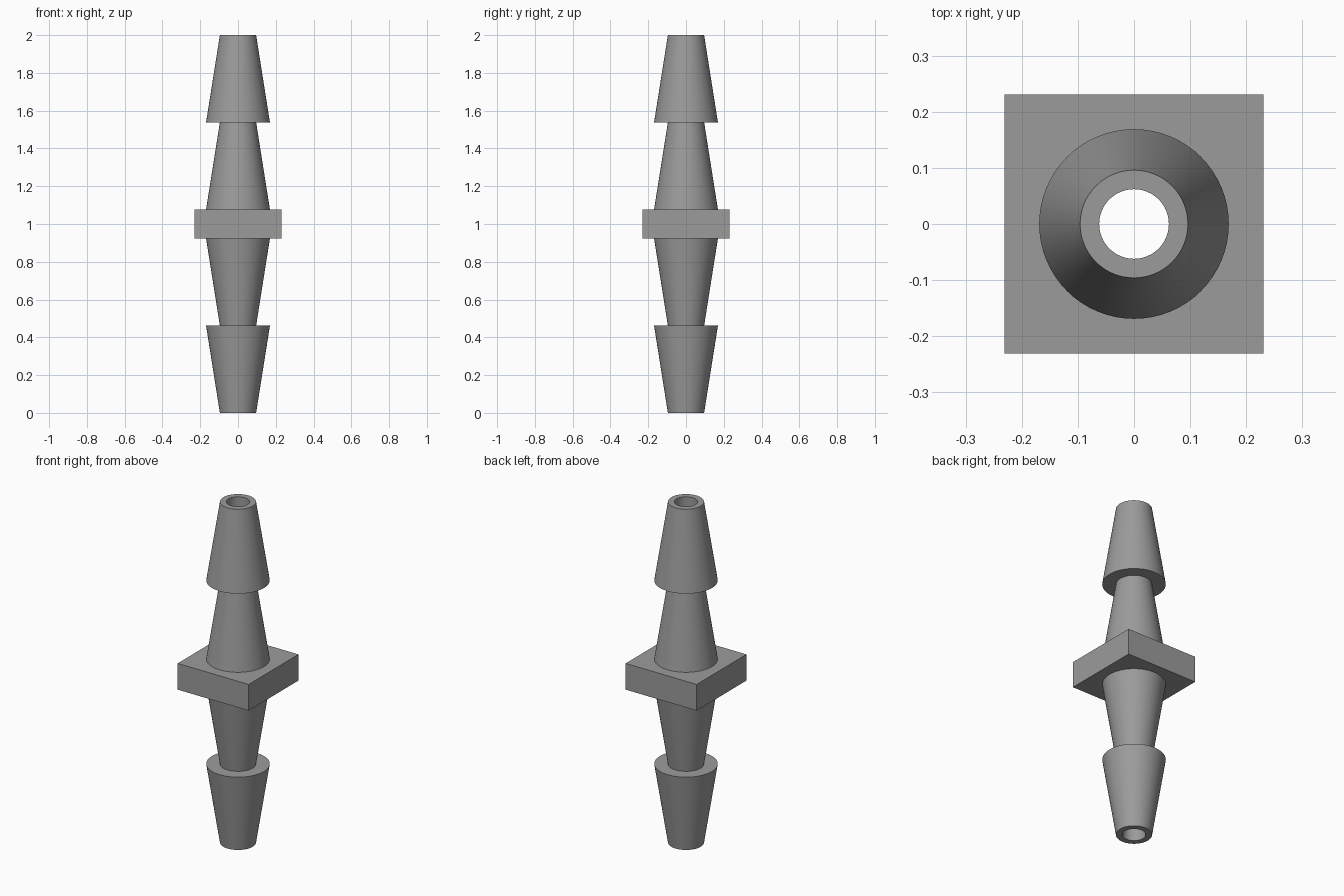
import bpy, bmesh, math

if "Cube" in bpy.data.objects:
    bpy.data.objects.remove(bpy.data.objects["Cube"])

SEGMENTS = 64                    # multiple of 8, so the flange corners are exact
BARB = 6 / 13                    # height of one tapered barb
WIDE, NARROW, BORE = 0.169, 0.096, 0.062
HALF = 3 / 13                    # half width of the square flange

grey = bpy.data.materials.new("grey plastic")
grey.diffuse_color = (0.33, 0.33, 0.33, 1)
grey.use_nodes = True
grey.node_tree.nodes["Principled BSDF"].inputs["Base Color"].default_value = grey.diffuse_color


def add_ring(bm, radius, z, square=False):
    """A loop of vertices, round or stretched out to a square."""
    verts = []
    for i in range(SEGMENTS):
        a = 2 * math.pi * i / SEGMENTS
        c, s = math.cos(a), math.sin(a)
        r = radius / max(abs(c), abs(s)) if square else radius
        verts.append(bm.verts.new((r * c, r * s, z)))
    return verts


# Outer profile from bottom to top, then back down through the bore
low, high = 2 * BARB, 2 - 2 * BARB
profile = [
    (NARROW, 0), (WIDE, BARB),                       # lower end barb
    (NARROW, BARB), (WIDE, low),                     # lower inner barb
    (HALF, low, True), (HALF, high, True),           # square flange
    (WIDE, high), (NARROW, 2 - BARB),                # upper inner barb
    (WIDE, 2 - BARB), (NARROW, 2),                   # upper end barb
    (BORE, 2), (BORE, 0),                            # bore
]

bm = bmesh.new()
rings = [add_ring(bm, *p) for p in profile]
for k, ring in enumerate(rings):
    above = rings[(k + 1) % len(rings)]
    for i in range(SEGMENTS):
        j = (i + 1) % SEGMENTS
        bm.faces.new((ring[i], ring[j], above[j], above[i]))
bmesh.ops.recalc_face_normals(bm, faces=bm.faces)

mesh = bpy.data.meshes.new("barbed_hose_connector")
bm.to_mesh(mesh)
bm.free()
mesh.materials.append(grey)
connector = bpy.data.objects.new("barbed_hose_connector", mesh)
bpy.context.collection.objects.link(connector)

# Smooth cones with sharp rims
bpy.context.view_layer.objects.active = connector
connector.select_set(True)
bpy.ops.object.shade_smooth_by_angle(angle=math.radians(30))
